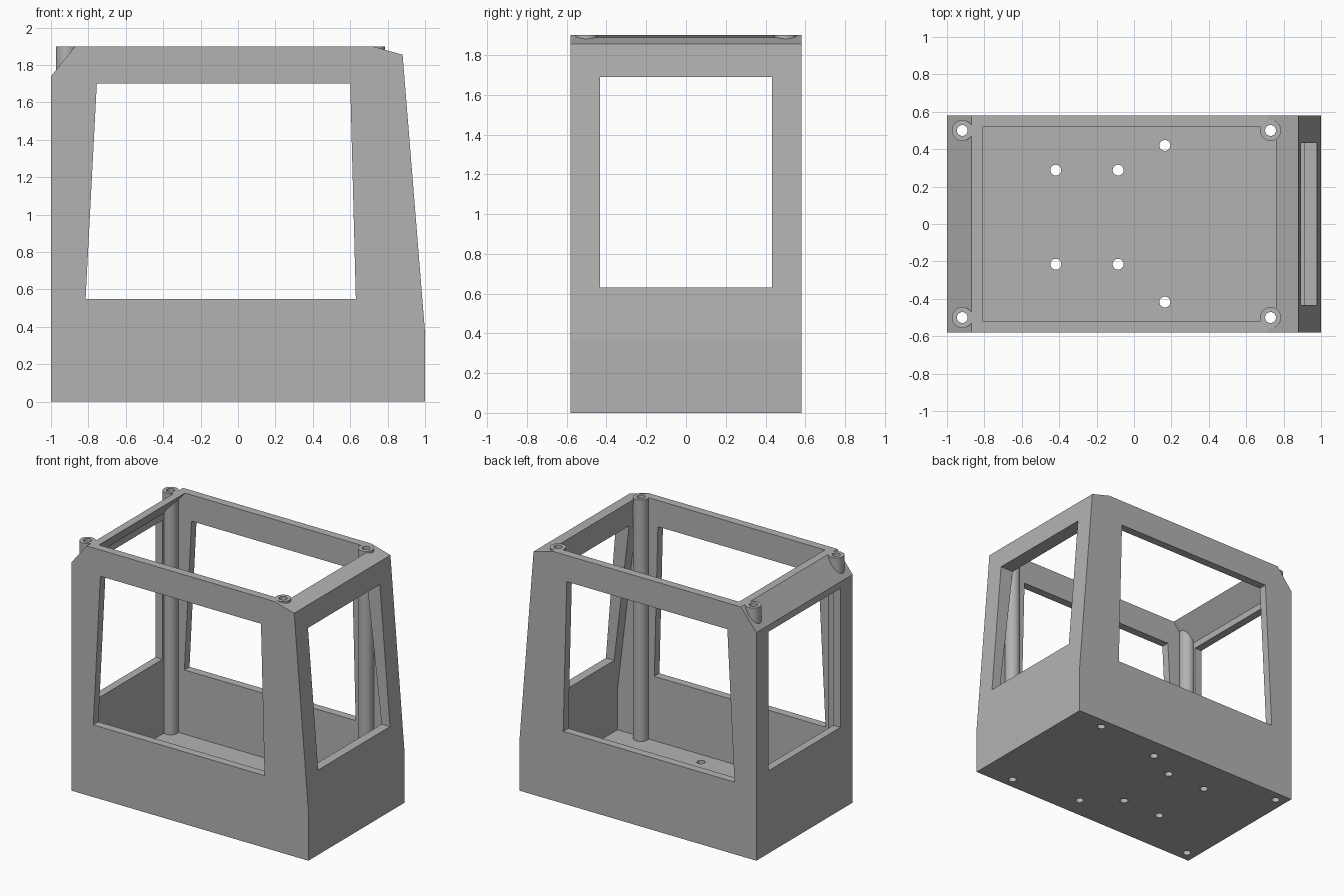
import bpy, bmesh

cube = bpy.data.objects.get("Cube")
if cube:
    bpy.data.objects.remove(cube, do_unlink=True)

GREY = (0.45, 0.45, 0.45, 1)
grey = bpy.data.materials.new("plain grey")
grey.use_nodes = True
grey.diffuse_color = GREY
grey.node_tree.nodes["Principled BSDF"].inputs["Base Color"].default_value = GREY


def add_mesh(name, bm):
    bmesh.ops.recalc_face_normals(bm, faces=bm.faces)
    mesh = bpy.data.meshes.new(name)
    bm.to_mesh(mesh)
    bm.free()
    mesh.materials.append(grey)
    obj = bpy.data.objects.new(name, mesh)
    bpy.context.collection.objects.link(obj)
    return obj


def prism(name, outline, half, axis="y"):
    """Extrude a closed outline symmetrically along x or y."""
    bm = bmesh.new()
    place = (lambda a, z: (a, -half, z)) if axis == "y" else (lambda a, z: (-half, a, z))
    face = bm.faces.new([bm.verts.new(place(a, z)) for a, z in outline])
    grown = bmesh.ops.extrude_face_region(bm, geom=[face])["geom"]
    shift = (0, 2 * half, 0) if axis == "y" else (2 * half, 0, 0)
    bmesh.ops.translate(bm, vec=shift, verts=[v for v in grown if isinstance(v, bmesh.types.BMVert)])
    return add_mesh(name, bm)


def cylinder(name, x, y, radius, bottom, top, sides=48):
    bm = bmesh.new()
    bmesh.ops.create_cone(bm, cap_ends=True, segments=sides, radius1=radius,
                          radius2=radius, depth=top - bottom)
    bmesh.ops.translate(bm, vec=(x, y, (top + bottom) / 2), verts=bm.verts)
    return add_mesh(name, bm)


def combine(target, tool, operation):
    """Apply a boolean and discard the tool."""
    mod = target.modifiers.new("cut", "BOOLEAN")
    mod.operation, mod.solver, mod.object = operation, "EXACT", tool
    bpy.context.view_layer.update()
    graph = bpy.context.evaluated_depsgraph_get()
    mesh = bpy.data.meshes.new_from_object(target.evaluated_get(graph))
    target.modifiers.clear()
    target.data = mesh
    bpy.data.objects.remove(tool, do_unlink=True)


# Outer cabin body with sloped end and chamfered roof edges
cabin = prism("cabin_shell", [(-1, 0), (1, 0), (1, 0.37), (0.88, 1.855),
                              (0.72, 1.9), (-0.87, 1.9), (-1, 1.74)], 0.58)

# Open-topped interior
combine(cabin, prism("interior", [(-0.94, 0.06), (0.94, 0.06), (0.94, 0.37), (0.76, 1.885),
                                  (0.76, 2.1), (-0.81, 2.1), (-0.81, 1.9), (-0.94, 1.74)],
                     0.518), "DIFFERENCE")

# Window openings through the sides and through the ends
combine(cabin, prism("side_windows", [(-0.815, 0.55), (0.63, 0.55), (0.6, 1.7), (-0.755, 1.7)],
                     1), "DIFFERENCE")
combine(cabin, prism("end_windows", [(-0.433, 0.63), (0.433, 0.63), (0.433, 1.69), (-0.433, 1.69)],
                     1.5, "x"), "DIFFERENCE")

# Corner posts standing on the floor
posts = [(x, y) for x in (-0.918, 0.73) for y in (-0.5, 0.5)]
for x, y in posts:
    combine(cabin, cylinder("corner_post", x, y, 0.056, 0.03, 1.9), "UNION")

# Bolt holes through the posts and the floor
floor_holes = [(x, y) for x in (-0.418, -0.085) for y in (-0.215, 0.288)]
floor_holes += [(0.165, y) for y in (-0.417, 0.42)]
for x, y in posts + floor_holes:
    combine(cabin, cylinder("bolt_hole", x, y, 0.029, -0.2, 2.2, 32), "DIFFERENCE")

# Smooth round surfaces, crisp edges
bpy.ops.object.select_all(action="DESELECT")
cabin.select_set(True)
bpy.context.view_layer.objects.active = cabin
bpy.ops.object.shade_smooth_by_angle(angle=0.5)
# Keep the shallow bend of the flat walls crisp
bm = bmesh.new()
bm.from_mesh(cabin.data)
for face in bm.faces:
    n = face.normal
    if abs(n.y) > 0.999 or abs(n.y) < 0.001 and face.calc_area() > 0.2 or abs(n.z) > 0.1:
        face.smooth = False
bm.to_mesh(cabin.data)
bm.free()
